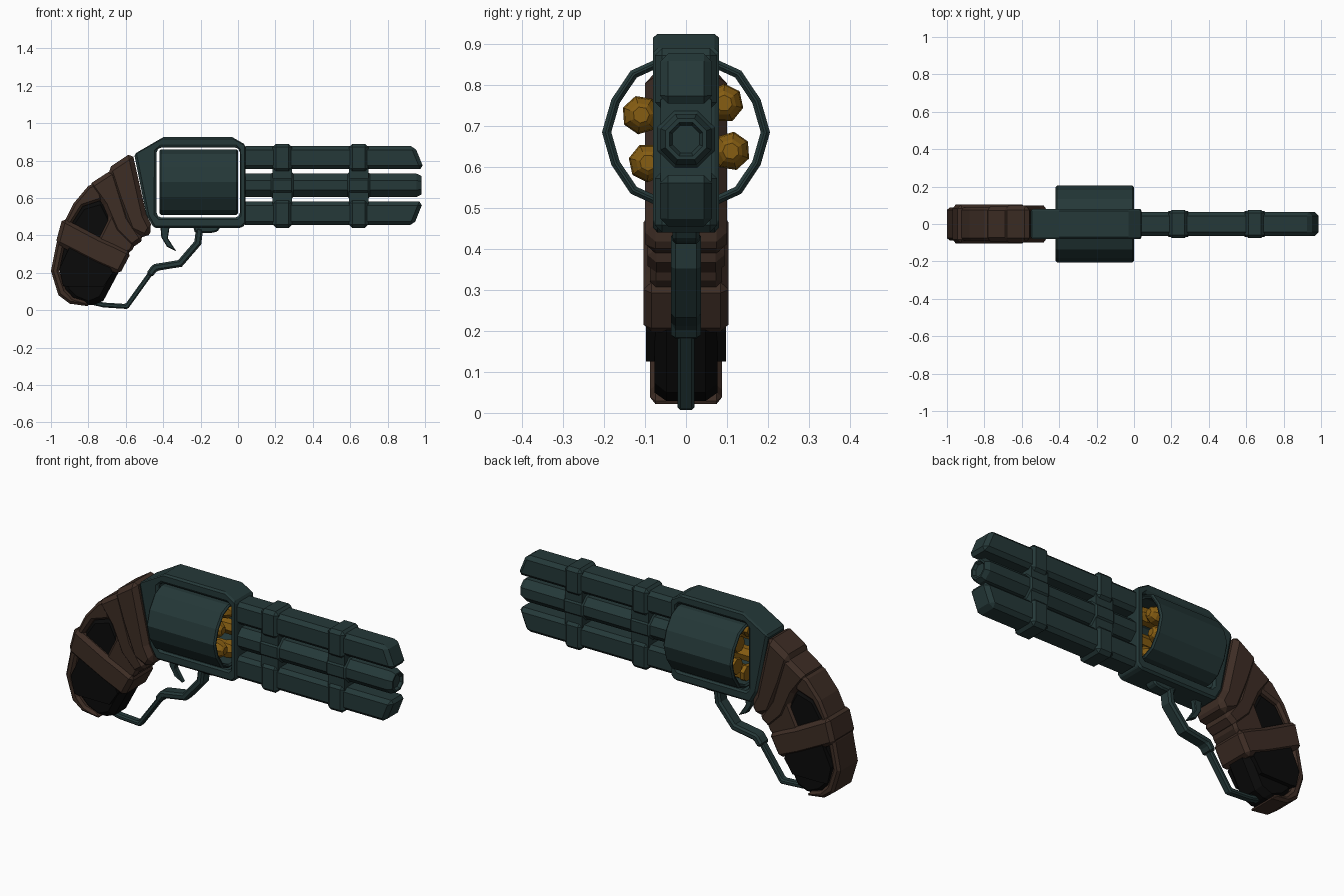
import bpy, bmesh, math
from mathutils import Vector

if "Cube" in bpy.data.objects:
    bpy.data.objects.remove(bpy.data.objects["Cube"])


def material(name, rgb):
    m = bpy.data.materials.new(name)
    m.use_nodes = True
    m.diffuse_color = (*rgb, 1)
    bsdf = m.node_tree.nodes["Principled BSDF"]
    bsdf.inputs["Base Color"].default_value = (*rgb, 1)
    bsdf.inputs["Roughness"].default_value = 0.7
    return m


STEEL = material("dark teal steel", (0.018, 0.040, 0.040))
WOOD = material("brown leather", (0.047, 0.026, 0.018))
BLACK = material("black grip", (0.003, 0.003, 0.003))
GOLD = material("brass gold", (0.24, 0.11, 0.006))


def finish(name, bm, mat, bevel=0):
    bmesh.ops.recalc_face_normals(bm, faces=bm.faces)
    me = bpy.data.meshes.new(name)
    bm.to_mesh(me)
    bm.free()
    ob = bpy.data.objects.new(name, me)
    bpy.context.collection.objects.link(ob)
    me.materials.append(mat)
    if bevel:
        b = ob.modifiers.new("bevel", "BEVEL")
        b.width, b.segments, b.limit_method = bevel, 1, "ANGLE"
        b.angle_limit = math.radians(40)
    return ob


def prism(name, pts, half, mat, bevel=0.0):
    """Side outline (x, z) extruded across y."""
    bm = bmesh.new()
    face = bm.faces.new([bm.verts.new((x, -half, z)) for x, z in pts])
    out = bmesh.ops.extrude_face_region(bm, geom=[face])
    moved = [v for v in out["geom"] if isinstance(v, bmesh.types.BMVert)]
    bmesh.ops.translate(bm, verts=moved, vec=(0, 2 * half, 0))
    return finish(name, bm, mat, bevel)


def hollow(name, outer, inner, place, depth, mat, bevel):
    """Ring between two matching loops, extruded between two depths."""
    bm = bmesh.new()
    loops = [[bm.verts.new(place(p, d)) for p in loop]
             for loop, d in ((outer, depth[0]), (outer, depth[1]),
                             (inner, depth[1]), (inner, depth[0]))]
    n = len(outer)
    for k in range(4):
        a, b = loops[k], loops[(k + 1) % 4]
        for i in range(n):
            j = (i + 1) % n
            bm.faces.new((a[i], a[j], b[j], b[i]))
    return finish(name, bm, mat, bevel)


def lathe(name, profile, sides, y, z, mat, turn=0.0):
    """Rings (x, radius) around an axis along x, capped at both ends."""
    bm = bmesh.new()
    rings = []
    for x, r in profile:
        angles = [turn + math.tau * i / sides for i in range(sides)]
        rings.append([bm.verts.new((x, y + r * math.cos(a), z + r * math.sin(a)))
                      for a in angles])
    for a, b in zip(rings, rings[1:]):
        for i in range(sides):
            j = (i + 1) % sides
            bm.faces.new((a[i], a[j], b[j], b[i]))
    bm.faces.new(rings[0])
    bm.faces.new(rings[-1])
    return finish(name, bm, mat)


def strip(name, path, width, half, mat, bevel):
    """Bent bar of constant width following a side path."""
    pts = [Vector(p) for p in path]
    left, right = [], []
    for i, p in enumerate(pts):
        d0 = (p - pts[i - 1]).normalized() if i else (pts[1] - p).normalized()
        d1 = (pts[i + 1] - p).normalized() if i < len(pts) - 1 else d0
        d = (d0 + d1).normalized()
        nrm = Vector((-d.y, d.x)) * (width / 2 / max(d.dot(d0), 0.5))
        left.append(p + nrm)
        right.append(p - nrm)
    return prism(name, left + right[::-1], half, mat, bevel)


# Frame with a window through it
frame_outer = [(-.555, .835), (-.40, .925), (-.03, .925), (.04, .885),
               (.04, .46), (.02, .44), (-.45, .44), (-.49, .51)]
frame_inner = [(-.435, .855), (-.42, .87), (-.005, .87), (.01, .855),
               (.01, .51), (-.005, .495), (-.42, .495), (-.435, .51)]
hollow("frame", frame_outer, frame_inner,
       lambda p, d: (p[0], d, p[1]), (-.08, .08), STEEL, .022)

# Hollow drum shell
quarter = [(.205, 0), (.182, .08), (.135, .15), (.08, .175)]
upper = quarter + [(-y, z) for y, z in quarter[::-1]]
shell = upper + [(y, -z) for y, z in upper[::-1][1:-1]]
hollow("drum_shell", shell, [(y * .89, z * .89) for y, z in shell],
       lambda p, d: (d, p[0], p[1] + .685), (-.42, 0), STEEL, .008)

# Ring of cartridges
for i in range(6):
    a = math.radians(38 + 60 * i)
    lathe(f"cartridge_{i + 1}",
          [(-.395, .026), (-.395, .044), (-.375, .048), (-.36, .04), (-.09, .04),
           (-.07, .048), (-.04, .044), (-.02, .03), (-.012, .02)],
          7, .118 * math.cos(a), .683 + .118 * math.sin(a), GOLD, a)

# Barrel with a shallow stepped muzzle, and its rails above and below
lathe("barrel", [(.02, .067), (.955, .067), (.98, .054), (.98, .044),
                 (.965, .036)], 8, 0, .668, STEEL, math.pi / 8)
prism("top_rail", [(.02, .755), (.995, .755), (.945, .877), (.02, .877)],
      .064, STEEL, .02)
prism("bottom_rail", [(.02, .455), (.94, .455), (.99, .58), (.02, .58)],
      .064, STEEL, .02)

# Two bands clamping barrel and rails
for name, x in (("rear_band", .237), ("front_band", .645)):
    for part, z, tall, half in (("top", .815, .15, .076), ("bottom", .515, .15, .076),
                                ("middle", .665, .2, .062)):
        lo, hi = z - tall / 2, z + tall / 2
        w = .052
        prism(f"{name}_{part}", [(x - w, lo), (x + w, lo), (x + w, hi), (x - w, hi)],
              half, STEEL, .018 if part != "middle" else 0)
    lathe(f"{name}_sleeve", [(x - .06, .067), (x - .05, .076), (x + .05, .076),
                             (x + .06, .067)], 8, 0, .668, STEEL, math.pi / 8)

# Trigger, guard mount and bent guard lever
prism("trigger", [(-.415, .45), (-.365, .45), (-.375, .385), (-.33, .315),
                  (-.38, .34), (-.41, .39)], .015, STEEL, .004)
prism("guard_mount", [(-.24, .45), (-.09, .45), (-.11, .42), (-.15, .412),
                      (-.23, .412)], .033, STEEL, .008)
strip("guard_upper", [(-.205, .44), (-.215, .36), (-.31, .25), (-.445, .228),
                      (-.475, .187)], .038, .036, STEEL, .01)
strip("guard_lower", [(-.45, .222), (-.595, .02), (-.72, .028), (-.81, .05)],
      .026, .021, STEEL, .007)

# Black grip core and wider side panel
prism("grip_core", [(-.72, .6), (-.84, .565), (-.91, .46), (-.96, .25),
                    (-.93, .1), (-.88, .05), (-.8, .017), (-.72, .05),
                    (-.64, .2), (-.62, .4)], .077, BLACK, .03)
prism("grip_panel", [(-.935, .13), (-.955, .22), (-.9, .34), (-.7, .27),
                     (-.67, .2), (-.72, .125), (-.9, .125)], .098, BLACK)

# Brown backstrap running down around the heel
outer = [(-.74, .69), (-.8, .665), (-.88, .57), (-.93, .47), (-.97, .36),
         (-1, .21), (-.96, .08), (-.9, .035), (-.79, .02)]
inner = [(-.82, .05), (-.88, .068), (-.92, .11), (-.955, .21),
         (-.925, .35), (-.89, .46), (-.83, .555), (-.725, .59)]
prism("backstrap", outer + inner, .088, WOOD, .018)

# Overlapping brown wraps behind the frame and along the front of the grip
prism("wrap_top", [(-.565, .845), (-.7, .755), (-.65, .6), (-.58, .42),
                   (-.49, .38), (-.455, .44), (-.49, .51)], .1, WOOD, .025)
prism("wrap_second", [(-.66, .76), (-.8, .67), (-.72, .56), (-.66, .42),
                      (-.57, .33), (-.5, .38), (-.58, .5)], .094, WOOD, .022)
prism("front_strap", [(-.725, .59), (-.6, .62), (-.53, .4), (-.57, .31),
                      (-.66, .29), (-.75, .38), (-.69, .5)], .088, WOOD, .015)

# Slanted wrap around the lower grip
prism("wrap_lower", [(-.938, .495), (-.976, .355), (-.76, .245), (-.634, .19),
                     (-.57, .31), (-.65, .35), (-.74, .39)], .104, WOOD, .02)
